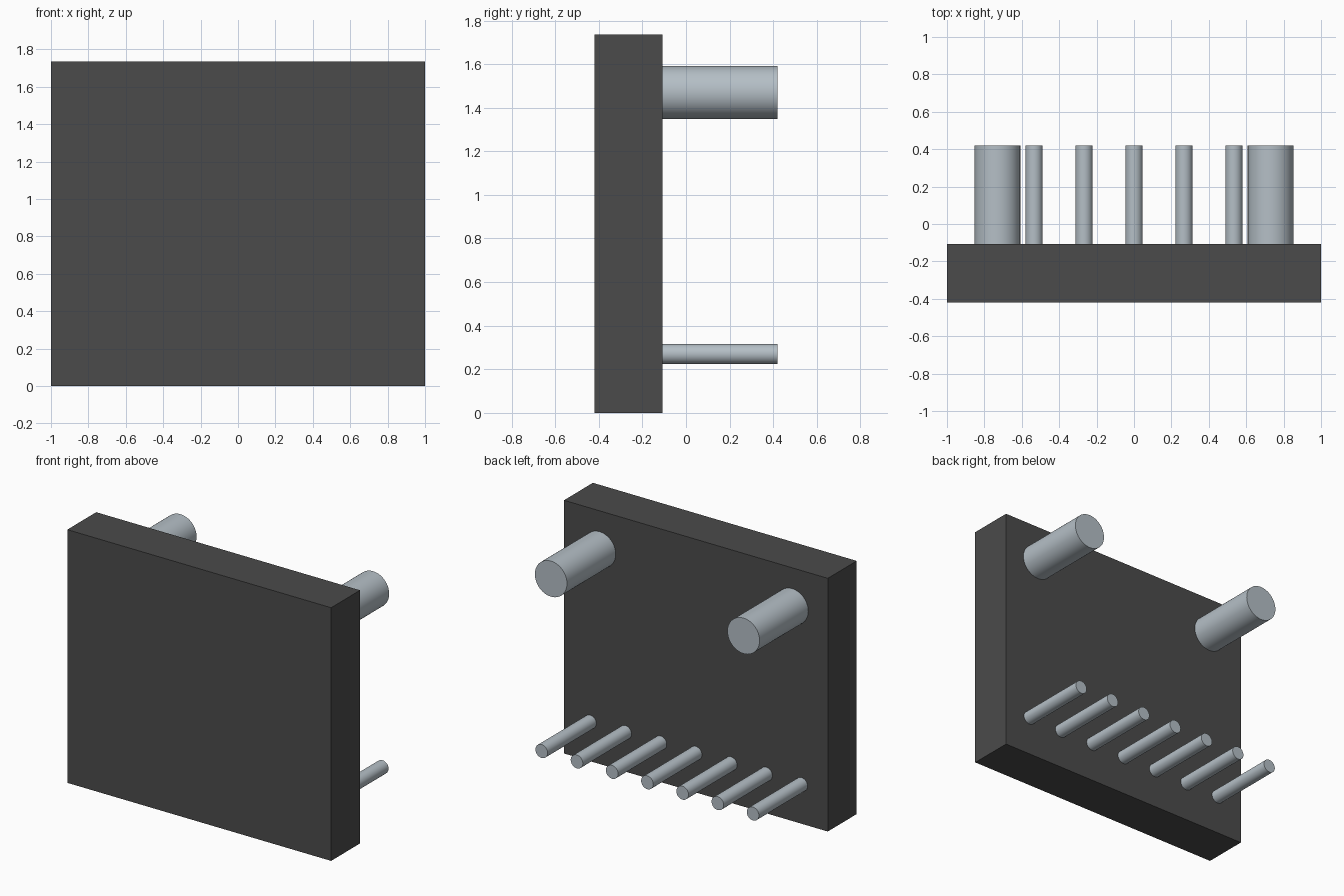
import bpy
import math

cube = bpy.data.objects.get("Cube")
if cube:
    bpy.data.objects.remove(cube, do_unlink=True)


def material(name, rgb):
    m = bpy.data.materials.new(name)
    m.use_nodes = True
    m.diffuse_color = (*rgb, 1)
    m.node_tree.nodes["Principled BSDF"].inputs["Base Color"].default_value = (*rgb, 1)
    return m


dark = material("dark grey plastic", (0.07, 0.07, 0.07))
metal = material("pale steel", (0.46, 0.52, 0.565))

FRONT, PLATE_BACK, TIP = -0.42, -0.107, 0.42
HEIGHT = 1.735

# Thick rectangular body
bpy.ops.mesh.primitive_cube_add(size=1, location=(0, (FRONT + PLATE_BACK) / 2, HEIGHT / 2))
body = bpy.context.object
body.name = "body"
body.scale = (2, PLATE_BACK - FRONT, HEIGHT)
bpy.ops.object.transform_apply(location=False, rotation=False, scale=True)
body.data.materials.append(dark)


def rod(name, x, z, radius):
    """Round rod running from the body's back face to the tip plane."""
    start = PLATE_BACK - 0.002
    bpy.ops.mesh.primitive_cylinder_add(
        vertices=48, radius=radius, depth=TIP - start,
        location=(x, (start + TIP) / 2, z), rotation=(math.pi / 2, 0, 0))
    ob = bpy.context.object
    ob.name = name
    ob.data.materials.append(metal)
    bpy.ops.object.shade_smooth_by_angle(angle=math.radians(30))


# Two thick mounting posts near the top
for side, x in (("left", 0.73), ("right", -0.73)):
    rod(side + "_post", x, 1.47, 0.122)

# Row of seven thin pins near the bottom
for i in range(7):
    rod(f"pin_{i + 1}", (i - 3) * 0.267, 0.27, 0.046)
